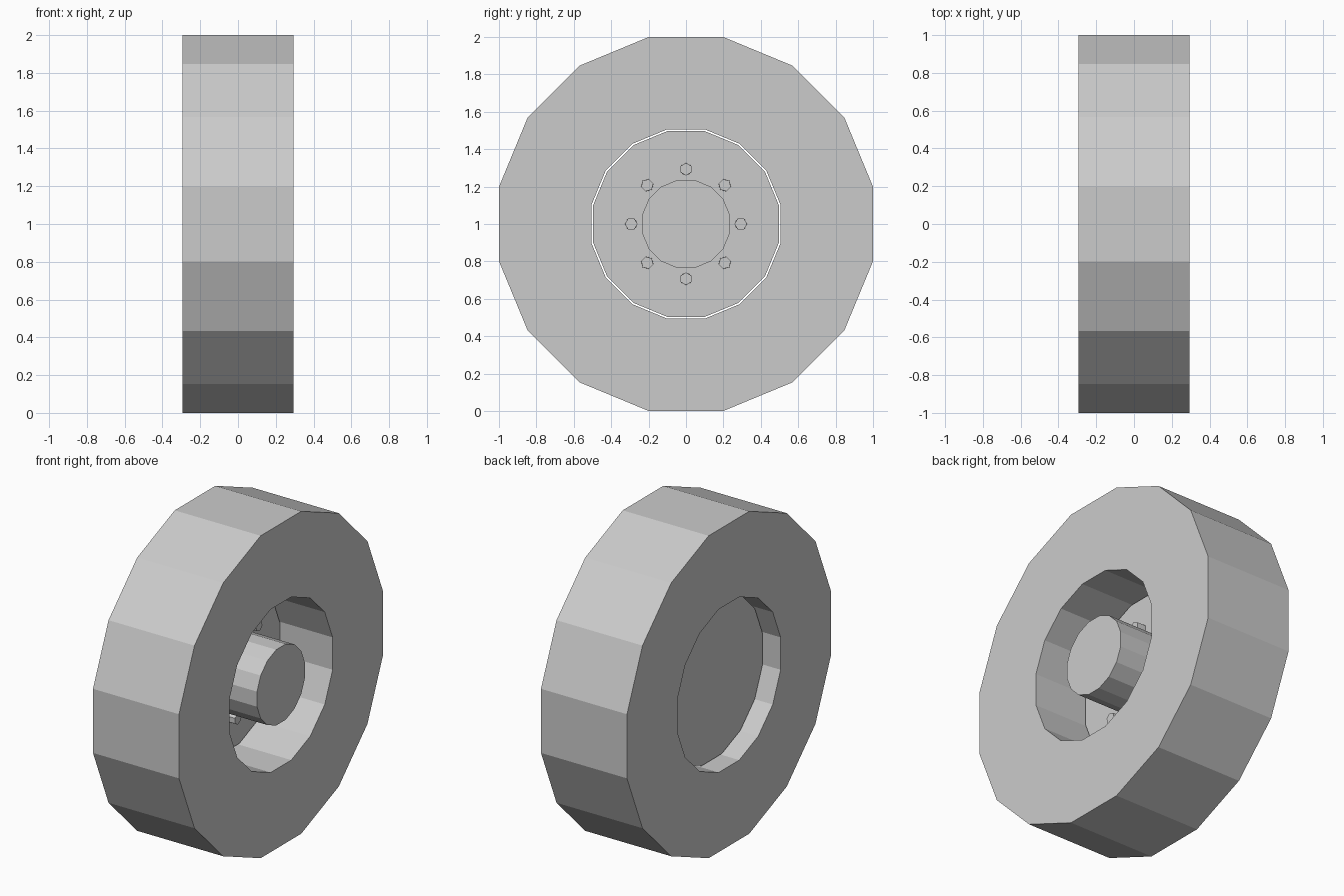
import bpy, bmesh
from math import pi, cos, sin

if "Cube" in bpy.data.objects:
    bpy.data.objects.remove(bpy.data.objects["Cube"])

SIDES = 16
CENTRE = (0, 0, 1)


def lathe(name, rings, sides=SIDES, turn=pi / SIDES, closed=False, centre=CENTRE):
    """Revolve (x, flat-to-centre radius) rings about the x axis."""
    bm = bmesh.new()
    loops = []
    for x, apothem in rings:
        r = apothem / cos(pi / sides)
        loops.append([bm.verts.new((x, r * cos(turn + 2 * pi * i / sides),
                                    r * sin(turn + 2 * pi * i / sides)))
                      for i in range(sides)])
    pairs = list(zip(loops, loops[1:]))
    if closed:
        pairs.append((loops[-1], loops[0]))
    else:
        bm.faces.new(loops[0])
        bm.faces.new(loops[-1])
    for a, b in pairs:
        for i in range(sides):
            j = (i + 1) % sides
            bm.faces.new((a[i], a[j], b[j], b[i]))
    bmesh.ops.recalc_face_normals(bm, faces=bm.faces)
    mesh = bpy.data.meshes.new(name)
    bm.to_mesh(mesh)
    bm.free()
    obj = bpy.data.objects.new(name, mesh)
    obj.location = centre
    bpy.context.collection.objects.link(obj)
    return obj


# Tyre: thick ring with a straight bore
W = 0.295
lathe("tyre", [(-W, 1.0), (W, 1.0), (W, 0.506), (-W, 0.506)], closed=True)

# Wheel disc set inside the bore with a hairline gap
lathe("wheel_disc", [(-0.177, 0.497), (-0.06, 0.497)])

# Axle hub, flush with the tyre's right side
lathe("axle_hub", [(-0.062, 0.235), (W, 0.235)])

# Ring of eight hexagonal bolts, each with a corner pointing outward
for k in range(8):
    a = k * pi / 4
    lathe(f"bolt_{k + 1}", [(-0.07, 0.030), (0.0, 0.029)], sides=6, turn=a,
          centre=(0, 0.293 * cos(a), 1 + 0.293 * sin(a)))
